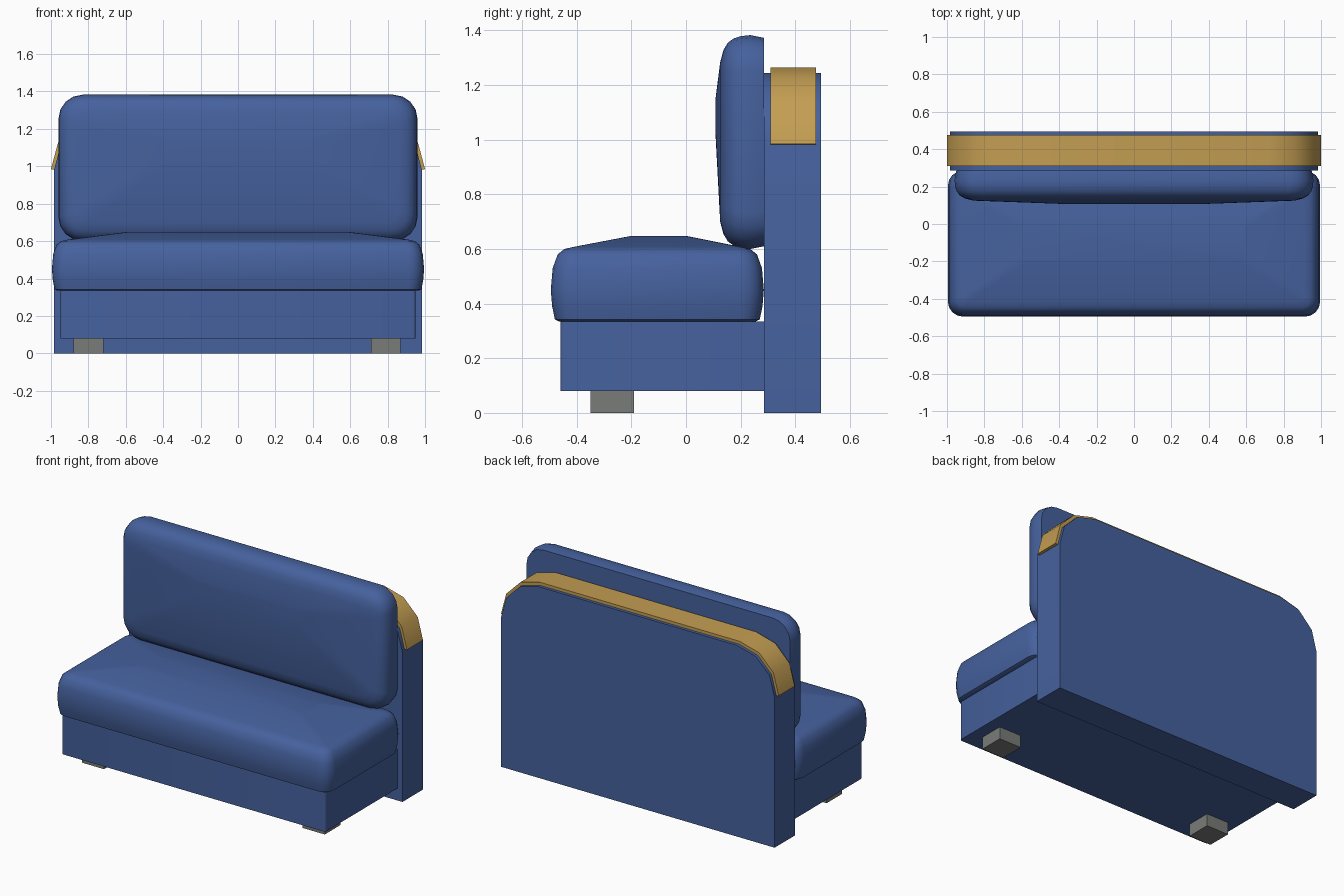
import bpy, bmesh, math

if "Cube" in bpy.data.objects:
    bpy.data.objects.remove(bpy.data.objects["Cube"])

def material(name, rgb):
    m = bpy.data.materials.new(name)
    m.diffuse_color = (*rgb, 1)
    m.use_nodes = True
    m.node_tree.nodes["Principled BSDF"].inputs["Base Color"].default_value = m.diffuse_color
    return m

BLUE = material("blue_upholstery", (0.06, 0.12, 0.34))
WOOD = material("golden_wood", (0.55, 0.34, 0.085))
GREY = material("grey_feet", (0.19, 0.20, 0.19))

def finish(name, bm, mat, angle=None):
    bmesh.ops.recalc_face_normals(bm, faces=bm.faces)
    me = bpy.data.meshes.new(name)
    bm.to_mesh(me)
    bm.free()
    me.materials.append(mat)
    ob = bpy.data.objects.new(name, me)
    bpy.context.collection.objects.link(ob)
    if angle:
        bpy.ops.object.select_all(action='DESELECT')
        ob.select_set(True)
        bpy.context.view_layer.objects.active = ob
        bpy.ops.object.shade_smooth_by_angle(angle=math.radians(angle))
    return ob

def box(name, x0, x1, y0, y1, z0, z1, mat, bevel=0):
    bm = bmesh.new()
    bmesh.ops.create_cube(bm, size=1)
    for v in bm.verts:
        v.co = (x0 + (v.co.x + .5) * (x1 - x0), y0 + (v.co.y + .5) * (y1 - y0),
                z0 + (v.co.z + .5) * (z1 - z0))
    if bevel:  # soften the front upright edges
        edges = [e for e in bm.edges if all(abs(v.co.y - y0) < 1e-5 for v in e.verts)
                 and abs(e.verts[0].co.x - e.verts[1].co.x) < 1e-5]
        bmesh.ops.bevel(bm, geom=edges, offset=bevel, segments=3, profile=.5, affect='EDGES')
    return finish(name, bm, mat, 40 if bevel else None)

def extrude_outline(name, pts, y0, y1, mat):
    bm = bmesh.new()
    face = bm.faces.new([bm.verts.new((x, y0, z)) for x, z in pts])
    new = bmesh.ops.extrude_face_region(bm, geom=[face])["geom"]
    for v in new:
        if isinstance(v, bmesh.types.BMVert):
            v.co.y = y1
    return finish(name, bm, mat, 40)

def arch(half, top, radius):
    """Right spring point, over the top, to the left spring point."""
    right = [(half - radius + radius * math.cos(math.radians(a)),
              top - radius + radius * math.sin(math.radians(a))) for a in (0, 30, 60, 90)]
    return right + [(-x, z) for x, z in reversed(right)]

def rounded_rect(u0, u1, v0, v1, r, seg=4):
    pts = []
    for cu, cv, start in ((u1 - r, v1 - r, 0), (u0 + r, v1 - r, 90),
                          (u0 + r, v0 + r, 180), (u1 - r, v0 + r, 270)):
        for i in range(seg + 1):
            a = math.radians(start + 90 * i / seg)
            pts.append((cu + r * math.cos(a), cv + r * math.sin(a)))
    return pts

def cushion(name, rect, radius, rings, crown, place):
    """Loft inset rounded rectangles up to a flat crown."""
    u0, u1, v0, v1 = rect
    loops = [(rounded_rect(u0 + i, u1 - i, v0 + i, v1 - i, max(radius - i * .6, .02)), h)
             for i, h in rings]
    loops.append((rounded_rect(*crown[:4], .03), crown[4]))
    bm = bmesh.new()
    rows = [[bm.verts.new(place(u, v, h)) for u, v in pts] for pts, h in loops]
    for a, b in zip(rows, rows[1:]):
        for i in range(len(a)):
            j = (i + 1) % len(a)
            bm.faces.new((a[i], a[j], b[j], b[i]))
    bm.faces.new(rows[0])
    bm.faces.new(rows[-1])
    return finish(name, bm, BLUE, 50)

# Base and the two front feet
box("base", -.95, .95, -.46, .29, .08, .335, BLUE, .015)
for side, x in (("left", -.80), ("right", .79)):
    box(side + "_foot", x - .08, x + .08, -.35, -.19, 0, .08, GREY)

# Tall back panel with rounded top corners
extrude_outline("back_panel", [(-.985, 0), (.985, 0)] + arch(.985, 1.245, .27),
                .285, .495, BLUE)

# Wooden rail wrapped over the panel
extrude_outline("top_rail", arch(1.0, 1.265, .28) + arch(.975, 1.235, .255)[::-1],
                .31, .475, WOOD)

# Crowned seat cushion
cushion("seat_cushion", (-.995, .995, -.495, .285), .08,
        [(.03, .335), (.015, .342), (.005, .39), (0, .45), (.007, .53),
         (.025, .58), (.05, .6), (.085, .608)],
        (-.6, .6, -.2, 0, .648), lambda u, v, h: (u, v, h))

# Crowned back cushion, bulging to the front
cushion("back_cushion", (-.96, .96, .60, 1.383), .13,
        [(.01, .285), (0, .235), (.004, .2), (.012, .175), (.028, .153),
         (.055, .137), (.1, .125)],
        (-.4, .4, 1.02, 1.15, .108), lambda u, v, h: (u, h, v))
